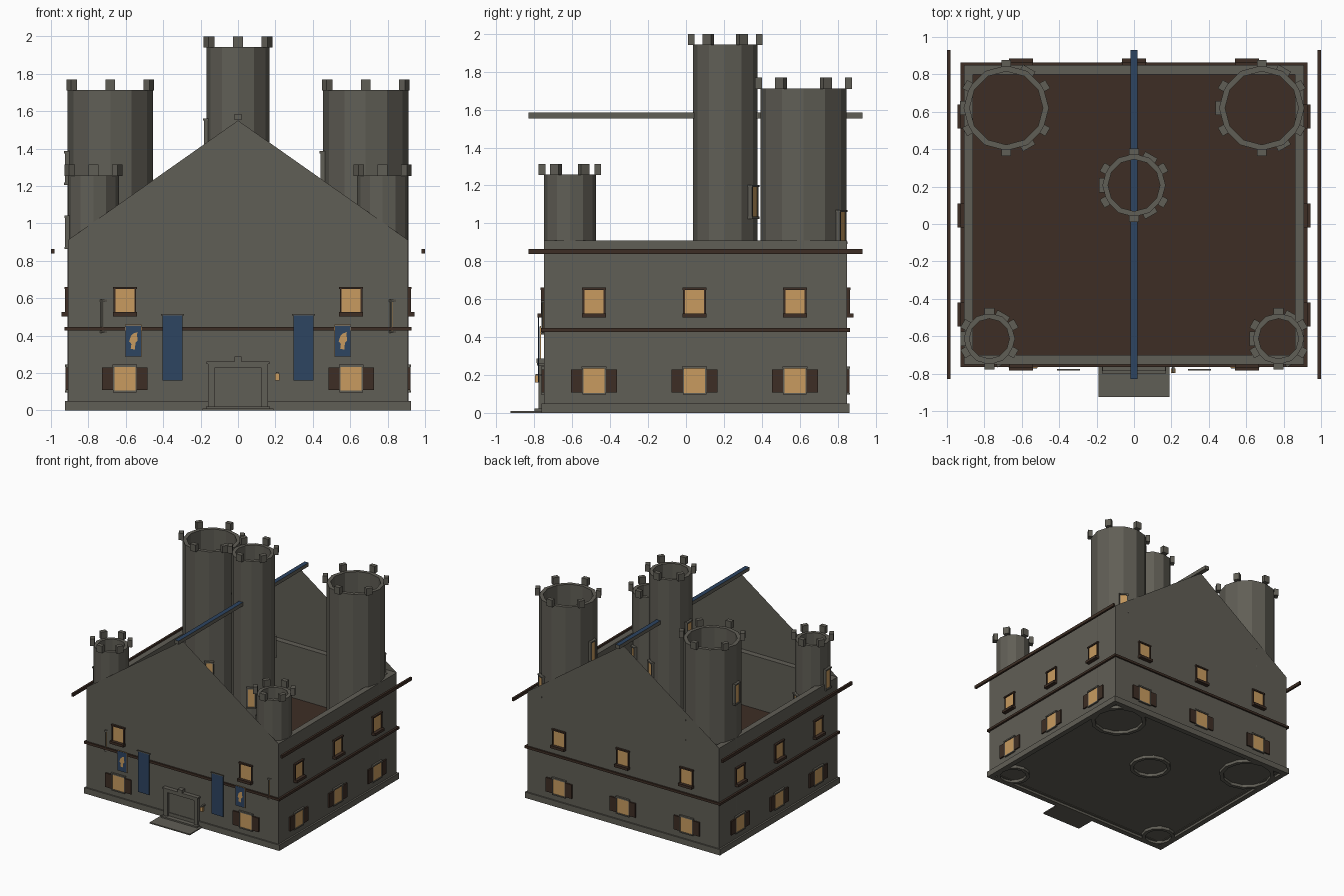
import bpy, bmesh, math
from mathutils import Matrix, Vector


def mat(name, c):
    m = bpy.data.materials.new(name)
    m.diffuse_color = (*c, 1)
    return m


STONE = mat("stone_grey", (0.118, 0.112, 0.092))
WOOD = mat("dark_wood", (0.047, 0.027, 0.018))
GOLD = mat("warm_gold", (0.58, 0.33, 0.115))
BLUE = mat("banner_blue", (0.026, 0.058, 0.12))


def finish(name, bm, *mats):
    me = bpy.data.meshes.new(name)
    bm.to_mesh(me)
    bm.free()
    for m in mats:
        me.materials.append(m)
    ob = bpy.data.objects.new(name, me)
    bpy.context.collection.objects.link(ob)
    return ob


def add_box(bm, x0, x1, y0, y1, z0, z1, M=Matrix()):
    T = M @ Matrix.Translation(((x0 + x1) / 2, (y0 + y1) / 2, (z0 + z1) / 2))
    bmesh.ops.create_cube(bm, size=1, matrix=T @ Matrix.Diagonal((x1 - x0, y1 - y0, z1 - z0, 1)))


def boxes(name, m, items, M=Matrix()):
    bm = bmesh.new()
    for b in items:
        add_box(bm, *b, M)
    return finish(name, bm, m)


def frame(name, m, x, y0, y1, t, z0, z1):
    """Rectangular ring of four bars."""
    return boxes(name, m, [(-x, x, y0, y0 + t, z0, z1), (-x, x, y1 - t, y1, z0, z1),
                           (-x, -x + t, y0 + t, y1 - t, z0, z1), (x - t, x, y0 + t, y1 - t, z0, z1)])


def plate(name, m, pts, y):
    bm = bmesh.new()
    bm.faces.new([bm.verts.new((p[0], y, p[1])) for p in pts])
    return finish(name, bm, m)


def place(x, y, z, deg):
    """Local -y points out of the wall."""
    return Matrix.Translation((x, y, z)) @ Matrix.Rotation(math.radians(deg), 4, 'Z')


X, YF, YB = 0.91, -0.75, 0.85

# shell: walls, plinth, string course, floors, gables
frame("walls", STONE, X, YF, YB, 0.05, 0.02, 0.91)
frame("plinth", STONE, X + 0.015, YF - 0.012, YB + 0.012, 0.045, 0, 0.05)
frame("string_course", WOOD, X + 0.017, YF - 0.014, YB + 0.014, 0.03, 0.427, 0.447)
boxes("ground_slab", STONE, [(-0.88, 0.88, -0.72, 0.82, 0.025, 0.045)])
boxes("upper_floor", WOOD, [(-0.87, 0.87, -0.71, 0.81, 0.44, 0.46)])
for n, y in (("front_gable", YF), ("back_gable", YB)):
    plate(n, STONE, [(-X, 0.91), (X, 0.91), (0, 1.55)], y)

# ridge beam with blue top, and eave beams
ob = boxes("ridge_beam", STONE, [(-0.019, 0.019, -0.83, 0.93, 1.553, 1.584)])
ob.data.materials.append(BLUE)
for p in ob.data.polygons:
    if p.normal.z > 0.5:
        p.material_index = 1
for s in (-1, 1):
    boxes("eave_beam", WOOD, [(s * 0.991 - 0.009, s * 0.991 + 0.009, -0.83, 0.93, 0.838, 0.864)])


# towers: hollow twelve-sided tubes, merlons, spiral of slit windows
def tower(name, cx, cy, r, t, top):
    n = 12
    bm = bmesh.new()
    rings = []
    for rad, z in ((r, 0), (r, top), (r - t, top), (r - t, 0)):
        rings.append([bm.verts.new((cx + rad * math.cos(math.tau * i / n),
                                    cy + rad * math.sin(math.tau * i / n), z)) for i in range(n)])
    for k in range(4):
        a, b = rings[k], rings[(k + 1) % 4]
        for i in range(n):
            j = (i + 1) % n
            bm.faces.new((a[i], a[j], b[j], b[i]))
    finish(name, bm, STONE)
    bm = bmesh.new()
    for k in range(6):
        a = 30 + 60 * k
        M = place(cx, cy, 0, a + 90)
        add_box(bm, -0.026, 0.026, -r - 0.028, -r + 0.008, top - 0.003, top + 0.057, M)
    finish(name + "_merlons", bm, STONE)
    for a, f in ((-60, 0.40), (60, 0.573), (180, 0.757)):
        c = math.radians(a)
        M = place(cx + r * math.cos(c), cy + r * math.sin(c), top * f, a + 90)
        boxes(name + "_slit_frame", STONE, [
            (-0.035, -0.026, -0.014, 0.012, -0.08, 0.08), (0.026, 0.035, -0.014, 0.012, -0.08, 0.08),
            (-0.038, 0.038, -0.018, 0.012, 0.078, 0.09), (-0.038, 0.038, -0.018, 0.012, -0.09, -0.078)], M)
        boxes(name + "_slit_pane", GOLD, [(-0.026, 0.026, -0.009, -0.003, -0.078, 0.078)], M)


for s, side in ((-1, "left"), (1, "right")):
    tower(side + "_back_tower", s * 0.683, 0.62, 0.228, 0.032, 1.712)
    tower(side + "_front_turret", s * 0.773, -0.613, 0.137, 0.03, 1.257)
tower("keep_tower", 0, 0.207, 0.169, 0.03, 1.943)


# windows: shuttered below, framed with sill above
def lower_window(x, y, deg):
    M = place(x, y, 0, deg)
    boxes("lower_pane", GOLD, [(-0.056, 0.056, -0.008, 0.004, 0.105, 0.235)], M)
    boxes("lower_surround", STONE, [(-0.066, 0.066, -0.016, 0.004, 0.233, 0.245),
                                    (-0.062, 0.062, -0.014, 0.004, 0.096, 0.106),
                                    (-0.062, -0.056, -0.012, 0.004, 0.106, 0.233),
                                    (0.056, 0.062, -0.012, 0.004, 0.106, 0.233)], M)
    boxes("shutters", WOOD, [(s * 0.092 - 0.03, s * 0.092 + 0.03, -0.012, 0.004, 0.108, 0.228)
                             for s in (-1, 1)], M)


def upper_window(x, y, deg):
    M = place(x, y, 0, deg)
    boxes("upper_pane", GOLD, [(-0.052, 0.052, -0.007, 0.004, 0.525, 0.65)], M)
    boxes("upper_frame", WOOD, [(-0.06, -0.051, -0.014, 0.004, 0.52, 0.655),
                                (0.051, 0.06, -0.014, 0.004, 0.52, 0.655),
                                (-0.064, 0.064, -0.017, 0.004, 0.649, 0.661),
                                (-0.064, 0.064, -0.034, 0.004, 0.503, 0.525)], M)


spots = [(-0.605, YF, 0), (0.605, YF, 0)]
spots += [(x, YB, 180) for x in (-0.605, 0, 0.605)]
spots += [(X, y, 90) for y in (-0.485, 0.045, 0.575)]
spots += [(-X, y, -90) for y in (-0.485, 0.045, 0.575)]
for s in spots:
    lower_window(*s)
    upper_window(*s)

# doorway, steps and lantern
boxes("door", STONE, [(-0.127, 0.127, -0.757, -0.74, 0.02, 0.228)])
boxes("door_surround", STONE, [(-0.16, -0.125, -0.778, -0.74, 0.015, 0.228),
                               (0.125, 0.16, -0.778, -0.74, 0.015, 0.228),
                               (-0.16, 0.16, -0.778, -0.74, 0.226, 0.25),
                               (-0.168, 0.168, -0.786, -0.74, 0.249, 0.262),
                               (-0.02, 0.02, -0.79, -0.74, 0.262, 0.288)])
boxes("steps", STONE, [(-0.19, 0.19, -0.925, -0.75, 0, 0.01), (-0.17, 0.17, -0.80, -0.75, 0.01, 0.022)])
boxes("lantern_bracket", STONE, [(0.203, 0.217, -0.795, -0.74, 0.196, 0.206)])
boxes("lantern", GOLD, [(0.199, 0.221, -0.797, -0.773, 0.16, 0.196)])

# banners and shields
for s in (-1, 1):
    boxes("banner", BLUE, [(s * 0.35 - 0.054, s * 0.35 + 0.054, -0.781, -0.775, 0.16, 0.508)])
    boxes("banner_rail", STONE, [(s * 0.35 - 0.062, s * 0.35 + 0.062, -0.784, -0.776, 0.508, 0.516)])
    cx = s * 0.56
    boxes("shield_border", GOLD, [(cx - 0.045, cx + 0.045, -0.769, -0.764, 0.285, 0.458)])
    boxes("shield", BLUE, [(cx - 0.042, cx + 0.042, -0.772, -0.766, 0.288, 0.455)])
    blob = [(-0.014, 0.33), (0.008, 0.325), (0.012, 0.36), (0.024, 0.375), (0.02, 0.4),
            (0.022, 0.418), (0.002, 0.412), (-0.012, 0.4), (-0.022, 0.37), (-0.01, 0.355)]
    plate("shield_charge", GOLD, [(cx + px, pz) for px, pz in blob], -0.774)
